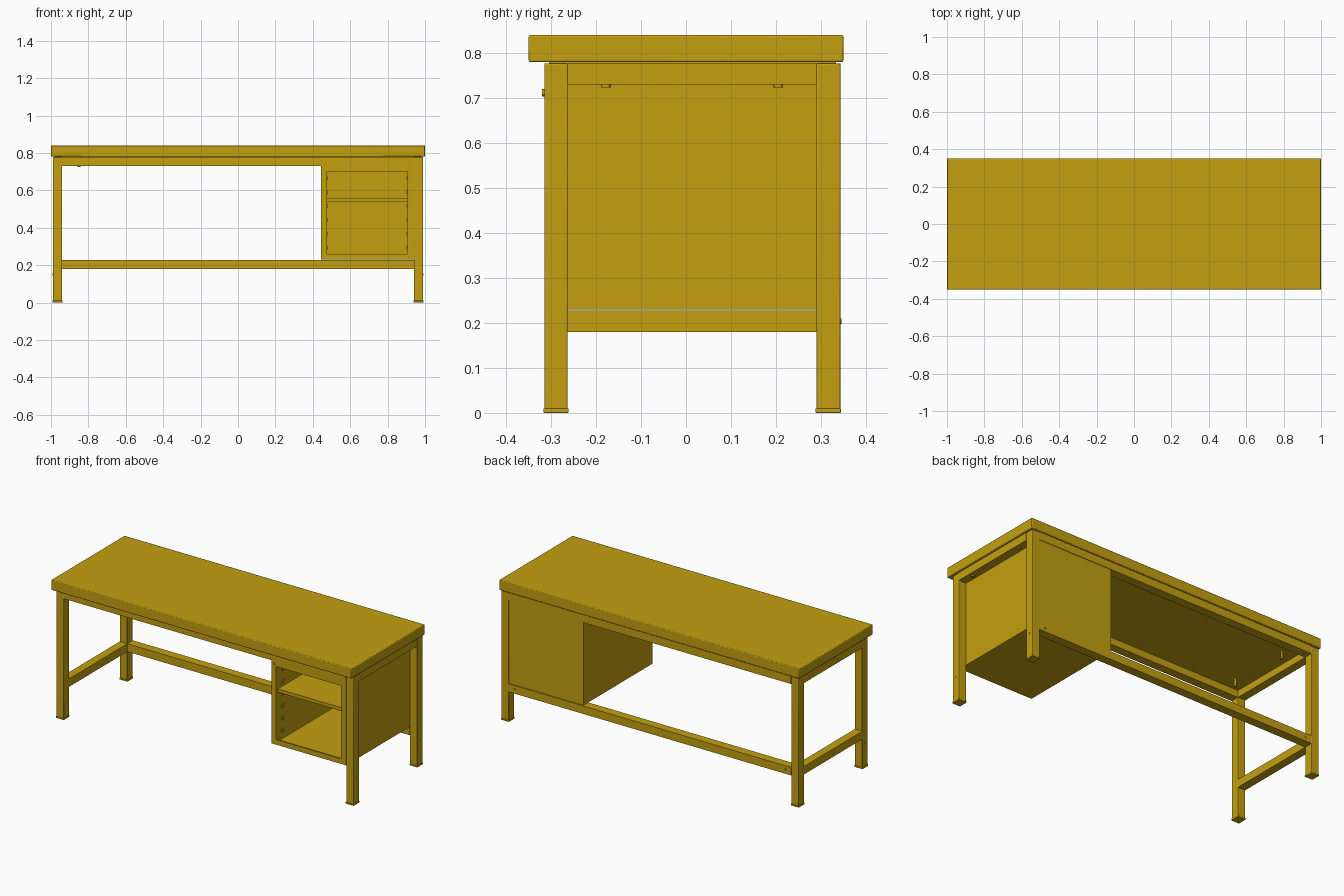
import bpy, math
from mathutils import Vector

cube = bpy.data.objects.get("Cube")
if cube:
    bpy.data.objects.remove(cube, do_unlink=True)

mustard = bpy.data.materials.new("mustard_yellow")
mustard.use_nodes = True
COLOR = (0.55, 0.35, 0.005, 1)
mustard.diffuse_color = COLOR
mustard.node_tree.nodes["Principled BSDF"].inputs["Base Color"].default_value = COLOR


def box(name, x, y, z, bevel=0.0):
    """Box from (min, max) ranges on each axis."""
    bpy.ops.mesh.primitive_cube_add(size=1)
    ob = bpy.context.object
    ob.name = name
    mid = Vector([(r[0] + r[1]) / 2 for r in (x, y, z)])
    size = [r[1] - r[0] for r in (x, y, z)]
    for v in ob.data.vertices:
        v.co = Vector([c * s for c, s in zip(v.co, size)])
    ob.location = mid
    ob.data.materials.append(mustard)
    if bevel:
        mod = ob.modifiers.new("soft_edges", 'BEVEL')
        mod.width = bevel
        mod.segments = 2
        bpy.ops.object.shade_smooth_by_angle()
    return ob


def disc(name, loc, radius, depth, axis):
    """Short cylinder along the given axis."""
    rot = {'X': (0, math.pi / 2, 0), 'Y': (math.pi / 2, 0, 0), 'Z': (0, 0, 0)}[axis]
    bpy.ops.mesh.primitive_cylinder_add(vertices=12, radius=radius, depth=depth,
                                        location=loc, rotation=rot)
    ob = bpy.context.object
    ob.name = name
    ob.data.materials.append(mustard)
    bpy.ops.object.shade_smooth_by_angle()


# Shared dimensions
IN, OUT = 0.94, 0.99                # inner and outer faces of the legs in x
FRONT, BACK = (-0.315, -0.263), (0.290, 0.343)
SPAN = (FRONT[1], BACK[0])          # between front and back legs
HIGH, LOW = (0.73, 0.777), (0.18, 0.228)

# Worktop
box("worktop", (-1, 1), (-0.35, 0.35), (0.78, 0.84), 0.004)
box("worktop_spacer", (-0.98, 0.98), (-0.305, 0.333), (0.772, 0.785))

# Legs with foot caps and bolts
for side, s in (("right", -1), ("left", 1)):
    xr = tuple(sorted((s * IN, s * OUT)))
    for end, yr in (("front", FRONT), ("back", BACK)):
        box(f"{end}_{side}_leg", xr, yr, (0.008, 0.777), 0.003)
        box(f"{end}_{side}_foot_cap", (xr[0] - 0.002, xr[1] + 0.002),
            (yr[0] - 0.002, yr[1] + 0.002), (0, 0.010), 0.002)
        disc(f"{end}_{side}_leg_bolt", (s * OUT, sum(yr) / 2, 0.15), 0.005, 0.003, 'X')
    # Side apron and the fixings below it
    box(f"{side}_apron", xr, SPAN, HIGH)
for y in (-0.178, 0.205):
    disc("left_apron_fixing", (0.965, y, 0.728), 0.011, 0.010, 'Z')
    disc("underside_fixing", (-0.85, y, 0.752), 0.008, 0.056, 'Z')

# Long aprons and lower rails
box("front_apron", (-IN, IN), FRONT, HIGH)
box("back_apron", (-IN, IN), BACK, HIGH)
box("back_lower_rail", (-IN, IN), BACK, LOW)
box("right_lower_rail", (-OUT, -IN), SPAN, LOW)
for x in (-0.90, 0.90):
    disc("back_rail_bolt", (x, BACK[1], 0.204), 0.006, 0.006, 'Y')

# Open cabinet
CY = (FRONT[0], 0.335)
CZ = (0.23, 0.73)
box("cabinet_inner_wall", (0.445, 0.475), CY, CZ)
box("cabinet_outer_wall", (0.905, 0.94), CY, CZ)
box("cabinet_back", (0.445, 0.94), (0.325, 0.340), CZ)
box("cabinet_floor", (0.475, 0.905), (-0.305, 0.325), (0.23, 0.245))
box("cabinet_ceiling", (0.475, 0.905), (-0.305, 0.325), (0.715, 0.73))
box("cabinet_bottom_lip", (0.475, 0.905), (-0.315, -0.305), (0.23, 0.26))
box("cabinet_top_lip", (0.475, 0.905), (-0.315, -0.305), (0.70, 0.73))
box("cabinet_shelf", (0.475, 0.905), (-0.300, 0.325), (0.54, 0.56))
disc("cabinet_lock", (0.456, -0.316, 0.712), 0.008, 0.008, 'Y')

# Shelf support clips on the cabinet walls
for x0, x1 in ((0.475, 0.480), (0.900, 0.905)):
    for i in range(6):
        z = 0.285 + i * 0.074
        box("shelf_clip", (x0, x1), (-0.265, -0.245), (z, z + 0.018))
